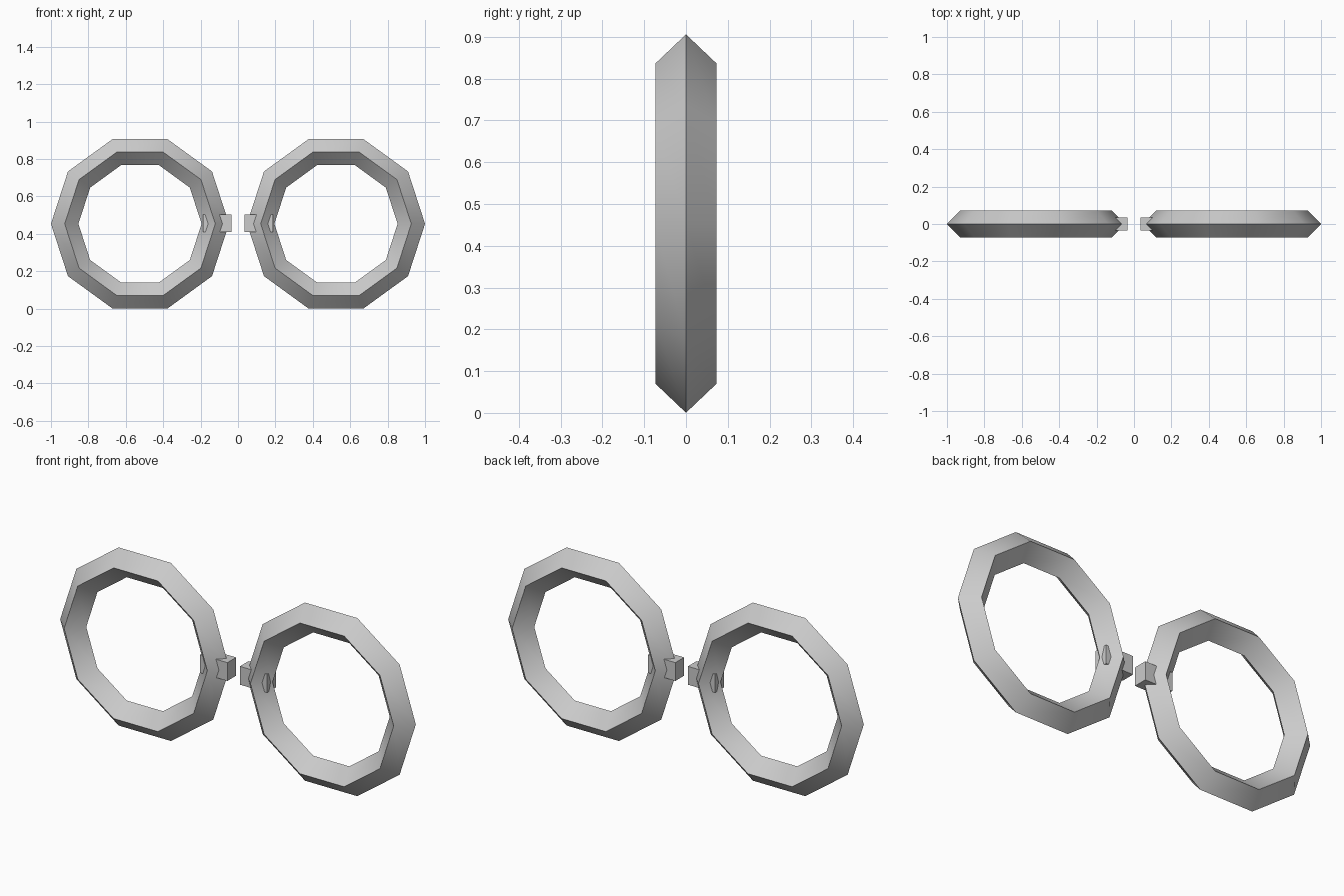
import bpy
from math import pi, radians

if "Cube" in bpy.data.objects:
    bpy.data.objects.remove(bpy.data.objects["Cube"])

CENTRE_X, CENTRE_Z = 0.524, 0.453


def apply_transform(obj):
    bpy.ops.object.transform_apply(location=False, rotation=True, scale=True)


for side, sign in (("left", -1), ("right", 1)):
    # ten-sided ring with a diamond cross-section
    bpy.ops.mesh.primitive_torus_add(
        major_segments=10, minor_segments=4,
        major_radius=0.4027, minor_radius=0.0733,
        location=(sign * CENTRE_X, 0, CENTRE_Z), rotation=(pi / 2, 0, 0))
    ring = bpy.context.object
    ring.name = side + "_ring"
    apply_transform(ring)
    bpy.ops.object.shade_smooth_by_angle(angle=radians(30))

    # small block passing through the inner side of the ring
    bpy.ops.mesh.primitive_cube_add(
        size=1, location=(sign * 0.1115, 0, 0.457))
    block = bpy.context.object
    block.name = side + "_connector_block"
    block.scale = (0.153, 0.07, 0.093)
    apply_transform(block)
